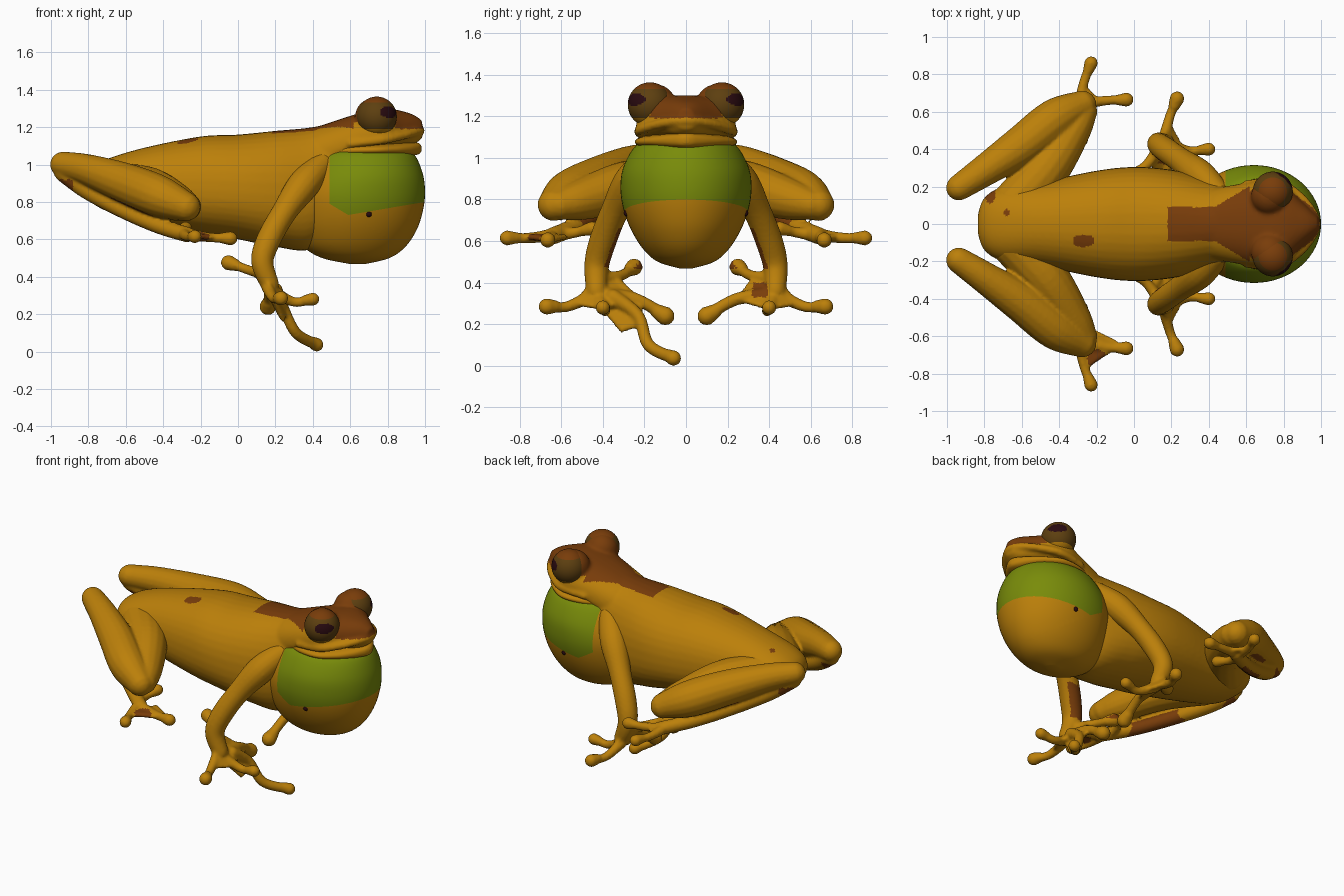
import bpy, bmesh, math
from mathutils import Vector, Matrix

if "Cube" in bpy.data.objects:
    bpy.data.objects.remove(bpy.data.objects["Cube"])


def material(name, rgb):
    m = bpy.data.materials.new(name)
    m.diffuse_color = (*rgb, 1)
    m.use_nodes = True
    m.node_tree.nodes["Principled BSDF"].inputs["Base Color"].default_value = m.diffuse_color
    return m


ORANGE = material("golden skin", (0.50, 0.215, 0.003))
BROWN = material("rust brown", (0.19, 0.046, 0.003))
GREEN = material("lime green", (0.19, 0.26, 0.003))
IRIS = material("dark iris", (0.11, 0.05, 0.005))
BLACK = material("dark pupil", (0.022, 0.003, 0.005))


def spline(pts, steps):
    """Catmull-Rom through tuples of any length."""
    p = [pts[0]] + list(pts) + [pts[-1]]
    out = []
    for i in range(1, len(p) - 2):
        for k in range(steps):
            t = k / steps
            out.append([0.5 * (2 * b + (c - a) * t + (2 * a - 5 * b + 4 * c - d) * t * t
                               + (3 * b - a - 3 * c + d) * t ** 3)
                        for a, b, c, d in zip(*p[i - 1:i + 3])])
    return out + [list(pts[-1])]


def skin_rings(bm, rings):
    vs = [[bm.verts.new(c) for c in r] for r in rings]
    n = len(vs[0])
    for a, b in zip(vs, vs[1:]):
        for i in range(n):
            bm.faces.new((a[i], a[(i + 1) % n], b[(i + 1) % n], b[i]))
    bm.faces.new(vs[0])
    bm.faces.new(vs[-1])


def tube(bm, pts, steps=6, n=16):
    """Round-ended limb through (x, y, z, radius)."""
    s = spline(pts, steps)
    pos = [Vector(q[:3]) for q in s]
    tan = [(pos[min(i + 1, len(s) - 1)] - pos[max(i - 1, 0)]).normalized() for i in range(len(s))]
    sec = [(c, t, q[3]) for c, t, q in zip(pos, tan, s)]
    caps = [math.radians(a) for a in (25, 50, 70, 85)]
    c, t, r = sec[0]
    head = [(c - t * r * math.sin(a), t, r * math.cos(a)) for a in reversed(caps)]
    c, t, r = sec[-1]
    tail = [(c + t * r * math.sin(a), t, r * math.cos(a)) for a in caps]
    rings, u = [], tan[0].orthogonal()
    for c, t, r in head + sec + tail:
        u = (u - t * u.dot(t)).normalized()
        v = t.cross(u)
        rings.append([c + r * (u * math.cos(k * math.tau / n) + v * math.sin(k * math.tau / n))
                      for k in range(n)])
    skin_rings(bm, rings)


def ball(bm, c, r):
    bmesh.ops.create_uvsphere(bm, u_segments=24, v_segments=16, radius=r,
                              matrix=Matrix.Translation(c))


def loft(bm, stations, mid=0.45, power=0.9, n=40):
    """Lengthwise loft through (x, top, bottom, half width)."""
    rings = []
    for x, top, bot, w in spline(stations, 6):
        zc, ring = bot + (top - bot) * mid, []
        for k in range(n):
            c, s = math.cos(k * math.tau / n), math.sin(k * math.tau / n)
            y = math.copysign(abs(c) ** power, c) * w
            z = math.copysign(abs(s) ** power, s)
            ring.append((x, y, zc + z * ((top - zc) if s > 0 else (zc - bot))))
        rings.append(ring)
    skin_rings(bm, rings)


def finish(name, bm, mats, rule=None, voxel=0, smooth=4):
    """Make the object, optionally fuse its parts, then colour faces by rule."""
    bmesh.ops.recalc_face_normals(bm, faces=bm.faces)
    me = bpy.data.meshes.new(name)
    bm.to_mesh(me)
    bm.free()
    ob = bpy.data.objects.new(name, me)
    bpy.context.collection.objects.link(ob)
    if voxel:
        m = ob.modifiers.new("fuse", 'REMESH')
        m.mode, m.voxel_size = 'VOXEL', voxel
        m = ob.modifiers.new("soften", 'SMOOTH')
        m.factor, m.iterations = 0.5, smooth
        dg = bpy.context.evaluated_depsgraph_get()
        me = bpy.data.meshes.new_from_object(ob.evaluated_get(dg))
        ob.modifiers.clear()
        ob.data = me
        me.name = name
    me.materials.clear()
    for m in mats:
        me.materials.append(m)
    for f in me.polygons:
        f.material_index = int(rule(f.center, f.normal)) if rule else 0
        f.use_smooth = True
    return ob


# Torso, head, eyelids and upper lip
bm = bmesh.new()
loft(bm, [(-.835, .93, .86, .05), (-.8, .98, .81, .14), (-.7, 1.03, .75, .2), (-.5, 1.09, .69, .225),
          (-.2, 1.15, .63, .285), (0, 1.16, .6, .305), (.2, 1.18, .56, .29), (.4, 1.2, .55, .245),
          (.56, 1.24, .72, .2)])
loft(bm, [(.42, 1.2, .95, .19), (.6, 1.26, 1.03, .22), (.72, 1.295, 1.07, .24), (.8, 1.3, 1.09, .215),
          (.88, 1.285, 1.1, .14), (.94, 1.265, 1.11, .085), (.985, 1.235, 1.14, .04)], mid=.35, power=.85)
for s in (1, -1):
    ball(bm, (.725, s * .148, 1.255), .1)
tube(bm, [(.6, .215, 1.11, .02), (.76, .225, 1.13, .024), (.86, .17, 1.15, .024), (.94, .09, 1.17, .022),
          (.98, 0, 1.18, .02), (.94, -.09, 1.17, .022), (.86, -.17, 1.15, .024),
          (.76, -.225, 1.13, .024), (.6, -.215, 1.11, .02)])


def body_rule(c, n):
    y = abs(c.y)
    if c.x > .84:
        return c.z > 1.19
    if c.x > .62:
        return c.z > 1.225
    if c.x > .18:
        return n.z > 0 and c.z > 1 and y < .09 + max(0, c.x - .43) * .6
    spots = ((-.27, -.09, .06, .033), (-.68, .06, .018, .018), (-.77, .17, .03, .06))
    return n.z > 0 and any(((c.x - a) / p) ** 2 + ((c.y - b) / q) ** 2 < 1 for a, b, p, q in spots)


finish("body", bm, [ORANGE, BROWN], body_rule, .011)

# Lower jaw
bm = bmesh.new()
loft(bm, [(.5, 1.12, 1.02, .18), (.62, 1.12, 1.03, .235), (.75, 1.12, 1.035, .242), (.85, 1.12, 1.04, .185),
          (.92, 1.12, 1.045, .115), (.965, 1.115, 1.055, .05), (.98, 1.1, 1.07, .015)], mid=.5)
finish("lower_jaw", bm, [ORANGE])

# Inflated vocal sac, cut along its colour borders
bm = bmesh.new()
rings = []
for z, a, b, w in spline([(.468, .6, .68, .03), (.5, .45, .81, .135), (.56, .35, .895, .205),
                          (.65, .3, .955, .262), (.75, .28, .988, .3), (.85, .28, 1, .315),
                          (.95, .32, .988, .303), (1.05, .38, .945, .25), (1.085, .45, .88, .19)], 6):
    rings.append([((a + b) / 2 + (b - a) / 2 * math.cos(k * math.tau / 64),
                   w * math.sin(k * math.tau / 64), z) for k in range(64)])
skin_rings(bm, rings)
for co, no in (((1, 0, .8), (-.17, 0, 1)), ((.49, 0, 0), (1, 0, 0)), ((.49, 0, .79), (.6, 0, 1))):
    bmesh.ops.bisect_plane(bm, geom=bm.verts[:] + bm.edges[:] + bm.faces[:], plane_co=co, plane_no=no)
finish("vocal_sac", bm, [ORANGE, GREEN],
       lambda c, n: c.x > .49 and c.z > max(.8 + .17 * (c.x - 1), .79 - .6 * (c.x - .49)))

for s, side in ((1, "left"), (-1, "right")):
    # Eyeball with a forward-facing oval pupil and a brown upper rim
    eye = Vector((.742, s * .173, 1.256))
    look = Vector((.66, s * .7, .24)).normalized()
    across = look.cross((0, 0, 1)).normalized()
    up = across.cross(look)

    def eye_rule(c, n):
        d = (c - eye).normalized()
        if d.dot(look) > 0 and (d.dot(across) / .55) ** 2 + (d.dot(up) / .3) ** 2 < 1:
            return 1
        if d.z > .72:
            return 3
        return 2 if d.z < -.6 else 0

    bm = bmesh.new()
    bmesh.ops.create_uvsphere(bm, u_segments=64, v_segments=48, radius=.107, matrix=Matrix.Translation(eye))
    finish(side + "_eye", bm, [IRIS, BLACK, ORANGE, BROWN], eye_rule)

    # Dark spot on the sac
    bm = bmesh.new()
    bmesh.ops.create_uvsphere(bm, u_segments=12, v_segments=8, radius=.016,
                              matrix=Matrix.Translation((.7, s * .284, .735)))
    finish(side + "_sac_spot", bm, [BLACK])

    def digit(bm, pts, pad=.036, r=.026):
        pts = [(x, s * y, z) for x, y, z in pts]
        tube(bm, [(*p, r * (1.3 if i == 0 else 1)) for i, p in enumerate(pts)])
        a, b = Vector(pts[-2]), Vector(pts[-1])
        back = b + (a - b).normalized() * .04
        tube(bm, [(*back, pad * .8), (*b, pad)])

    def web(bm, pts, t=.014):
        vs = [bm.verts.new((x + dx, s * y + dy, z + dz)) for x, y, z in pts
              for dx, dy, dz in ((t, 0, 0), (-t, 0, 0), (0, t, 0), (0, -t, 0), (0, 0, t), (0, 0, -t))]
        res = bmesh.ops.convex_hull(bm, input=vs)
        junk = {g for k in ("geom_interior", "geom_unused") for g in res[k]
                if isinstance(g, bmesh.types.BMVert)}
        bmesh.ops.delete(bm, geom=list(junk), context='VERTS')

    # Arm, palm, webbing and fingers (the right hand has one extra long finger)
    bm = bmesh.new()
    tube(bm, [(x, s * y, z, r) for x, y, z, r in (
        (.45, .16, 1.0, .07), (.35, .26, .89, .085), (.25, .34, .75, .068), (.165, .4, .6, .066),
        (.13, .43, .48, .06), (.17, .43, .36, .05))])
    digit(bm, [(.16, .45, .34), (.19, .57, .285), (.23, .67, .285)], .04)
    digit(bm, [(.19, .42, .32), (.3, .39, .265), (.4, .4, .28)])
    digit(bm, [(.13, .4, .42), (.06, .31, .435), (-.05, .25, .475)], .042)
    digit(bm, [(.17, .4, .34), (.17, .24, .32), (.16, .1, .24)], .046, .03)
    web(bm, [(.14, .44, .42), (.19, .53, .3), (.26, .4, .28), (.08, .33, .43), (.17, .25, .32)])
    if s < 0:
        digit(bm, [(.2, .35, .33), (.24, .23, .24), (.31, .18, .1), (.42, .06, .037)], .038, .03)
        web(bm, [(.1, .35, .43), (.18, .42, .3), (.17, .22, .32), (.25, .22, .2), (.24, .31, .17)])
    finish(side + "_arm", bm, [ORANGE, BROWN],
           lambda c, n: (n.y * s < -.6 and .47 < c.z < .66) or
           (.33 < c.z < .4 and .32 < c.y * s < .39 and n.x > .2 and s > 0), .01, 3)

    # Hind leg: thigh, shank, long foot and toes
    bm = bmesh.new()
    tube(bm, [(x, s * y, z, r) for x, y, z, r in (
        (-.64, .1, .88, .13), (-.47, .29, .86, .125), (-.33, .5, .8, .1), (-.27, .6, .775, .075))])
    tube(bm, [(x, s * y, z, r) for x, y, z, r in (
        (-.935, .195, 1.0, .07), (-.8, .285, .97, .085), (-.6, .42, .9, .108), (-.42, .56, .83, .112),
        (-.28, .635, .775, .08))])
    tube(bm, [(x, s * y, z, r) for x, y, z, r in (
        (-.93, .2, .96, .055), (-.8, .27, .86, .05), (-.6, .4, .75, .045), (-.42, .53, .67, .042),
        (-.27, .64, .625, .042))])
    digit(bm, [(-.29, .63, .63), (-.27, .75, .615), (-.23, .86, .615)], .037)
    digit(bm, [(-.29, .64, .63), (-.15, .66, .61), (-.04, .665, .605)], .038)
    digit(bm, [(-.3, .62, .63), (-.31, .54, .64), (-.28, .45, .66)], .036)
    web(bm, [(-.3, .6, .63), (-.26, .73, .62), (-.19, .66, .615)])
    if s < 0:
        web(bm, [(-.26, .77, .62), (-.1, .63, .61), (-.13, .68, .61), (-.2, .58, .62)])
    finish(side + "_hind_leg", bm, [ORANGE, BROWN],
           lambda c, n: (-.68 < c.x < -.4 and c.z < .79 - (c.x + .6) * .45 and n.y * s < .3
                         and abs(c.y) > .33) or (c.x < -.88 and c.z < .92) or
           (s < 0 and (c.x + .2) ** 2 + (c.y + .72) ** 2 < .0025 and c.z < .66), .01, 3)
